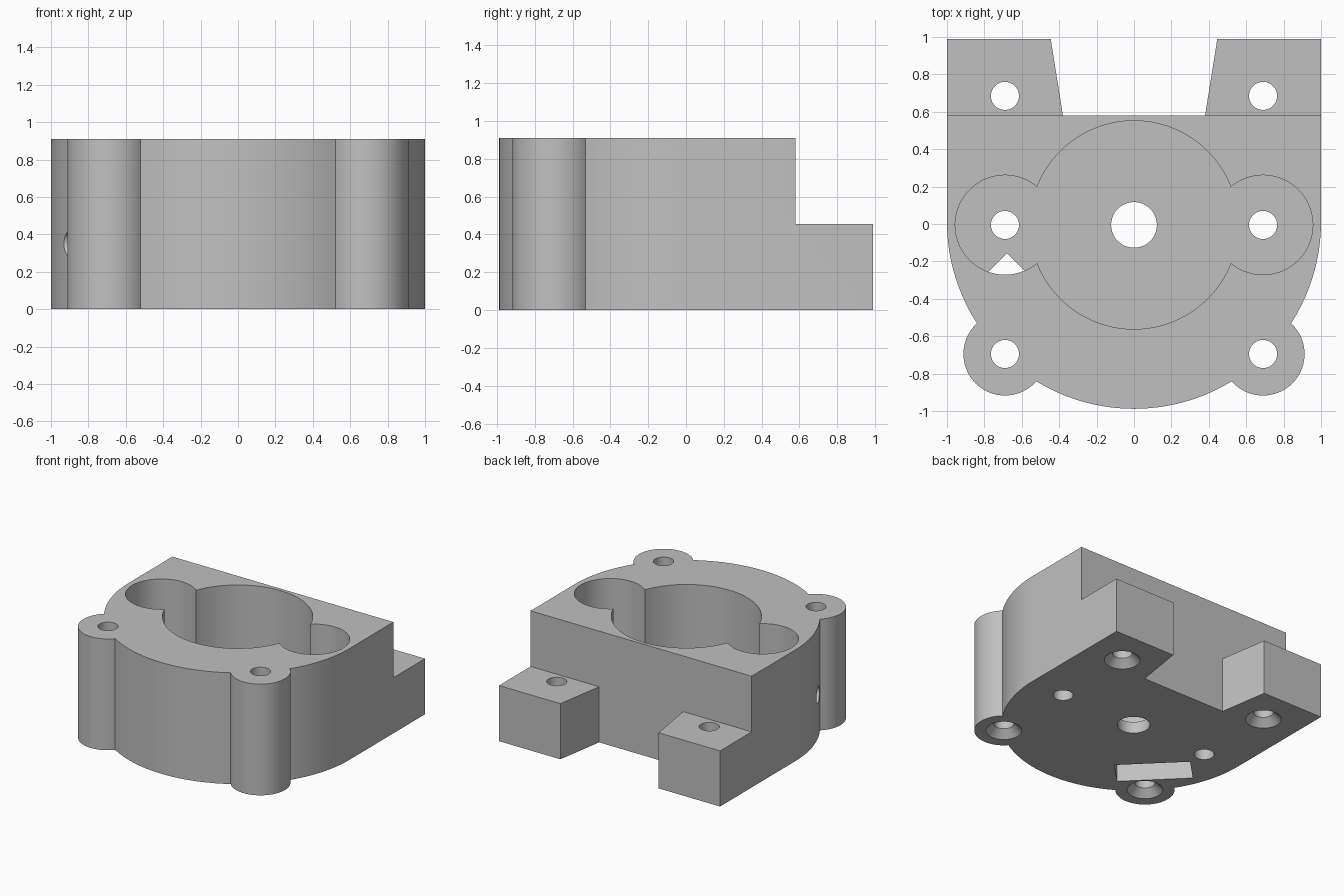
import bpy
import bmesh
import math
from mathutils import Matrix, Vector

HEIGHT = 0.91      # full height of the block
LUG_TOP = 0.455    # height of the rear lugs
BACK = 0.58        # rear wall of the main block
MID_Y = -0.005     # centre line of the bores
HOLE_X = 0.69      # sideways spacing of all screw holes
SEGMENTS = 96

cube = bpy.data.objects.get("Cube")
if cube:
    bpy.data.objects.remove(cube, do_unlink=True)

grey = bpy.data.materials.new("plain_grey")
grey.use_nodes = True
grey.diffuse_color = (0.53, 0.53, 0.53, 1)
grey.node_tree.nodes["Principled BSDF"].inputs["Base Color"].default_value = (0.53, 0.53, 0.53, 1)


def finish(name, bm):
    bmesh.ops.recalc_face_normals(bm, faces=bm.faces)
    mesh = bpy.data.meshes.new(name)
    bm.to_mesh(mesh)
    bm.free()
    mesh.materials.append(grey)
    obj = bpy.data.objects.new(name, mesh)
    bpy.context.collection.objects.link(obj)
    return obj


def prism(name, points, z0, z1):
    bm = bmesh.new()
    face = bm.faces.new([bm.verts.new((x, y, z0)) for x, y in points])
    top = bmesh.ops.extrude_face_region(bm, geom=[face])["geom"]
    verts = [v for v in top if isinstance(v, bmesh.types.BMVert)]
    bmesh.ops.translate(bm, verts=verts, vec=(0, 0, z1 - z0))
    return finish(name, bm)


def cylinder(name, x, y, z0, z1, radius, top_radius=None, turn=None):
    bm = bmesh.new()
    place = Matrix.Translation((x, y, (z0 + z1) / 2))
    if turn:
        place = place @ turn
    bmesh.ops.create_cone(bm, cap_ends=True, segments=SEGMENTS, radius1=radius,
                          radius2=radius if top_radius is None else top_radius,
                          depth=z1 - z0, matrix=place)
    return finish(name, bm)


def box(name, lo, hi, angle=0):
    bm = bmesh.new()
    lo, hi = Vector(lo), Vector(hi)
    place = (Matrix.Rotation(angle, 4, 'Z') @ Matrix.Translation((lo + hi) / 2)
             @ Matrix.Diagonal((*(hi - lo), 1)))
    bmesh.ops.create_cube(bm, size=1, matrix=place)
    return finish(name, bm)


def combine(target, tool, operation='DIFFERENCE'):
    mod = target.modifiers.new(tool.name, 'BOOLEAN')
    mod.operation = operation
    mod.solver = 'EXACT'
    mod.object = tool
    bpy.context.view_layer.objects.active = target
    bpy.ops.object.modifier_apply(modifier=mod.name)
    bpy.data.objects.remove(tool, do_unlink=True)


# Block outline: rear lugs with a tapered gap, straight sides, round front
outline = [(1, 0.988), (0.445, 0.988), (0.38, BACK),
           (-0.38, BACK), (-0.445, 0.988), (-1, 0.988)]
for i in range(SEGMENTS + 1):
    a = math.pi + math.pi * i / SEGMENTS
    outline.append((math.cos(a), 0.012 + math.sin(a)))
body = prism("housing_block", outline, 0, HEIGHT)

# Step down to the lugs
combine(body, box("lug_step", (-2, BACK, LUG_TOP), (2, 2, 2)))

# Round corner posts at the front
for side in (-1, 1):
    combine(body, cylinder("corner_post", side * HOLE_X, -0.695, 0, HEIGHT, 0.222), 'UNION')

# Open pocket of three overlapping bores
FLOOR = 0.095
combine(body, cylinder("main_bore", 0, MID_Y, FLOOR, 2, 0.557))
for side in (-1, 1):
    combine(body, cylinder("side_bore", side * HOLE_X, MID_Y, FLOOR, 2, 0.266))

# Holes through the floor, lugs and posts, the outer four countersunk below
combine(body, cylinder("shaft_hole", 0, MID_Y, -1, 2, 0.122))
for side in (-1, 1):
    x = side * HOLE_X
    for y in (-0.695, MID_Y, 0.685):
        combine(body, cylinder("screw_hole", x, y, -1, 2, 0.075))
    for y in (-0.695, 0.685):
        combine(body, cylinder("countersink", x, y, -0.02, 0.06, 0.154, 0.074))

# Diagonal slot in the underside and the side hole leading into it
combine(body, box("underside_slot", (-0.2, 0.59, -0.2), (0.37, 0.835, 0.43), math.radians(135)))
sideways = Matrix.Rotation(math.pi / 2, 4, 'Y')
combine(body, cylinder("side_hole", -0.85, -0.42, 0.05, 0.65, 0.065, turn=sideways))

# Smooth the curved walls, keep the edges crisp
bpy.ops.object.select_all(action='DESELECT')
body.select_set(True)
bpy.context.view_layer.objects.active = body
bpy.ops.object.shade_smooth_by_angle(angle=math.radians(25))
